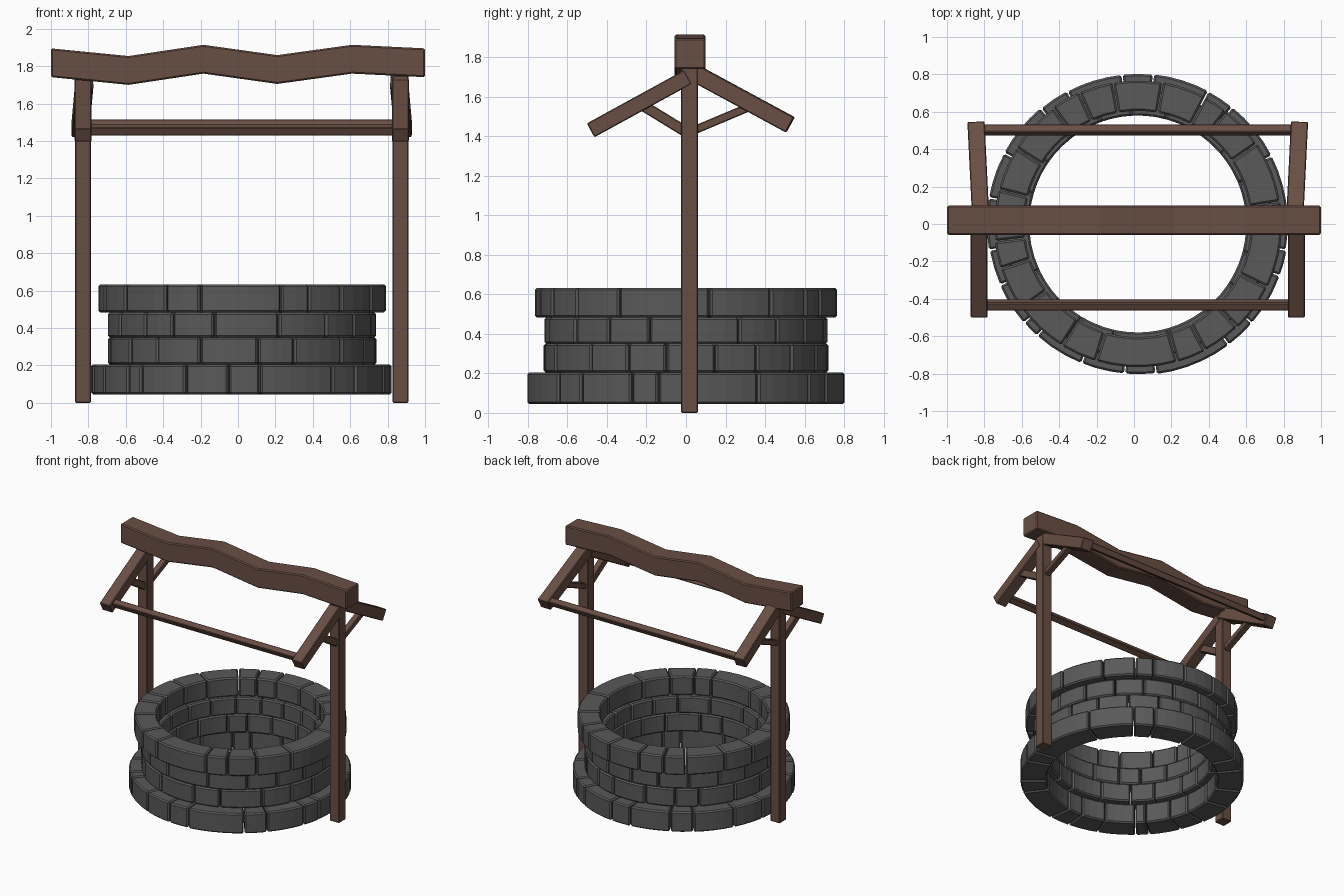
import bpy, bmesh, math, random
from mathutils import Vector

if "Cube" in bpy.data.objects:
    bpy.data.objects.remove(bpy.data.objects["Cube"])

random.seed(4)
CX = 0.02  # the ring and posts sit slightly right of the ridge centre


def material(name, rgb):
    m = bpy.data.materials.new(name)
    m.diffuse_color = (*rgb, 1)
    m.use_nodes = True
    m.node_tree.nodes["Principled BSDF"].inputs["Base Color"].default_value = m.diffuse_color
    return m


STONE = material("dark_stone", (0.10, 0.10, 0.10))
WOOD = material("brown_wood", (0.14, 0.077, 0.057))


def finish(name, bm, mat, bevel, angle=30):
    bmesh.ops.recalc_face_normals(bm, faces=bm.faces)
    me = bpy.data.meshes.new(name)
    bm.to_mesh(me)
    bm.free()
    ob = bpy.data.objects.new(name, me)
    bpy.context.collection.objects.link(ob)
    me.materials.append(mat)
    mod = ob.modifiers.new("bevel", 'BEVEL')
    mod.width = bevel
    mod.segments = 1
    mod.limit_method = 'ANGLE'
    mod.angle_limit = math.radians(angle)
    return ob


def loft(bm, sections):
    # Join four-cornered sections into a capped solid
    rows = [[bm.verts.new(p) for p in s] for s in sections]
    for a, b in zip(rows, rows[1:]):
        for i in range(4):
            j = (i + 1) % 4
            bm.faces.new((a[i], a[j], b[j], b[i]))
    bm.faces.new(rows[0])
    bm.faces.new(rows[-1][::-1])


def bar(name, p0, p1, w, h, up=(0, 0, 1)):
    # Straight timber from p0 to p1, h measured along up
    p0, p1 = Vector(p0), Vector(p1)
    d = (p1 - p0).normalized()
    s = d.cross(Vector(up)).normalized()
    u = s.cross(d)
    bm = bmesh.new()
    loft(bm, [[p + s * (a * w / 2) + u * (b * h / 2)
               for a, b in ((-1, -1), (1, -1), (1, 1), (-1, 1))] for p in (p0, p1)])
    return finish(name, bm, WOOD, 0.005)


def course(name, z0, z1, r_in, r_out, seams):
    # Ring of separate curved stones between the seam angles (degrees)
    bm = bmesh.new()
    for a, b in zip(seams, seams[1:] + [seams[0] + 360]):
        a, b = math.radians(a + 0.25), math.radians(b - 0.25)
        n = max(2, round((b - a) / math.radians(6)))
        dr = random.uniform(-0.004, 0.004)
        secs = []
        for i in range(n + 1):
            t = a + (b - a) * i / n
            c, s = math.cos(t), math.sin(t)
            secs.append([(CX + c * r, s * r, z) for r, z in
                         ((r_in, z0), (r_out + dr, z0), (r_out + dr, z1), (r_in, z1))])
        loft(bm, secs)
    ob = finish(name, bm, STONE, 0.010, 40)
    return ob


# Stone courses
course("base_stones", 0.045, 0.205, 0.62, 0.805,
       [27, 51, 62, 84, 96, 118, 130, 152, 170, 190, 204, 221, 228, 248,
        265, 277, 307, 319, 340, 350])
course("lower_wall_stones", 0.205, 0.35, 0.58, 0.718,
       [12, 30, 48, 66, 80, 102, 120, 134, 156, 176, 192, 214, 231, 252,
        277, 293, 318, 336, 352])
course("upper_wall_stones", 0.35, 0.483, 0.58, 0.718,
       [3, 22, 40, 57, 75, 93, 110, 128, 146, 164, 184, 205, 224, 239,
        258, 286, 309, 327, 345])
course("rim_stones", 0.483, 0.633, 0.605, 0.768,
       [9, 34, 52, 62, 80, 100, 114, 126, 148, 166, 187, 198, 216, 238,
        253, 286, 298, 314, 334])

# Wavy ridge beam
bm = bmesh.new()
loft(bm, [[(x, -0.058, zc - 0.077), (x, 0.098, zc - 0.077),
           (x, 0.098, zc + 0.077), (x, -0.058, zc + 0.077)]
          for x, zc in ((-1, 1.818), (-0.585, 1.777), (-0.185, 1.837),
                        (0.21, 1.782), (0.61, 1.837), (1, 1.818))])
finish("ridge_beam", bm, WOOD, 0.008)

# Posts, rafters and braces on both sides
for side, k in (("left", -1), ("right", 1)):
    x = CX + 0.848 * k
    bar(side + "_post", (x, 0.017, 0), (x, 0.017, 1.75), 0.085, 0.085, (0, 1, 0))
    bar(side + "_front_rafter", (x, 0.01, 1.70), (x, -0.483, 1.43), 0.09, 0.08)
    bar(side + "_back_rafter", (x - 0.008 * k, 0.04, 1.722),
        (x + 0.016 * k, 0.528, 1.458), 0.092, 0.088)
    bar(side + "_front_brace", (x, 0.0, 1.422), (x, -0.22, 1.557), 0.05, 0.055)
    bar(side + "_back_brace", (x, 0.03, 1.426), (x, 0.33, 1.552), 0.05, 0.042)

# Rails joining the rafters, tilted with the roof slope
for name, y, z, n in (("front_rail", -0.433, 1.46, -1), ("back_rail", 0.502, 1.484, 1)):
    bar(name, (CX - 0.84, y, z), (CX + 0.84, y, z), 0.048, 0.048, (0, 0.475 * n, 0.88))
